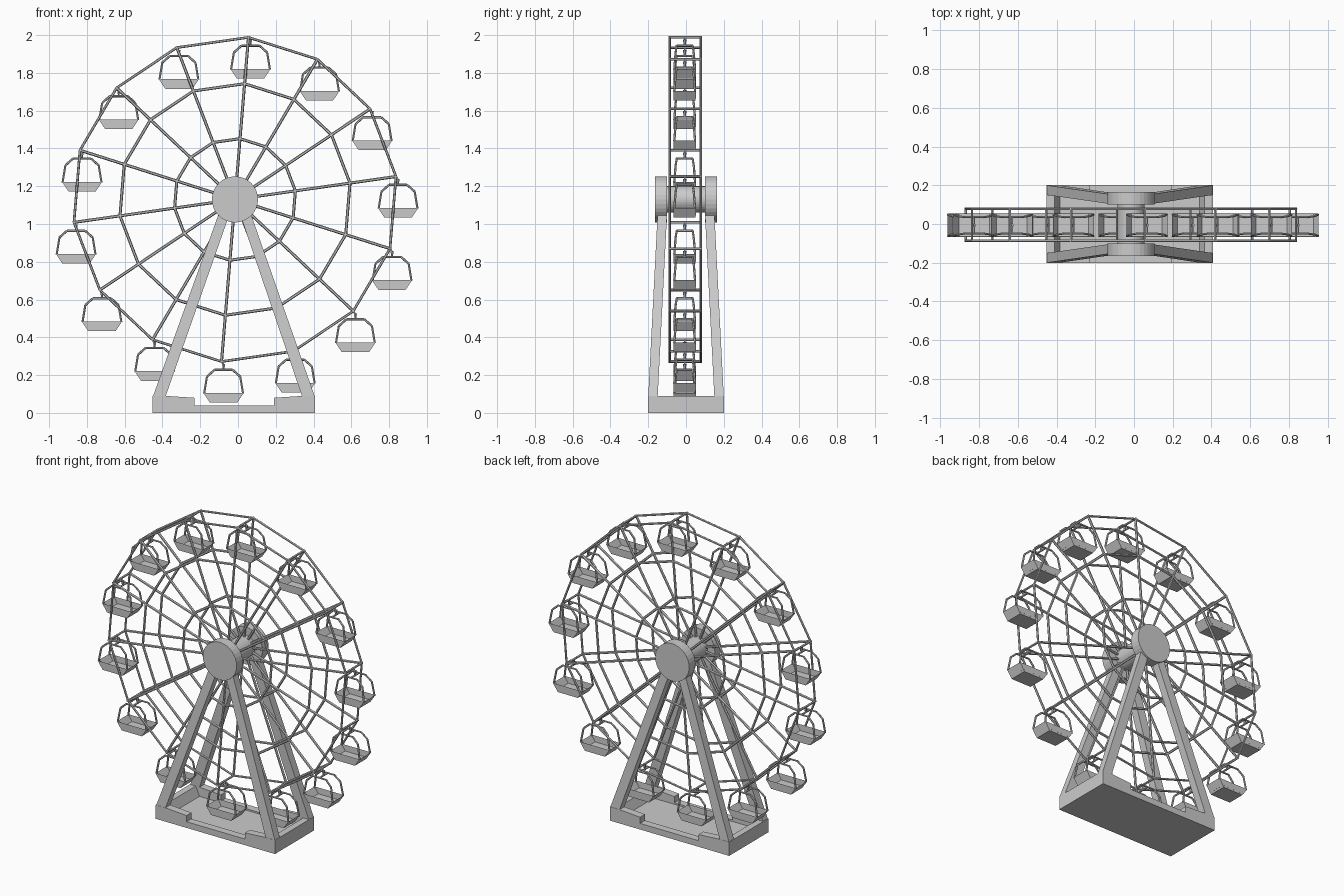
import bpy, bmesh, math
from mathutils import Vector

cube = bpy.data.objects.get("Cube")
if cube:
    bpy.data.objects.remove(cube, do_unlink=True)

grey = bpy.data.materials.new("plain_grey")
grey.use_nodes = True
grey.diffuse_color = (0.6, 0.6, 0.6, 1)
grey.node_tree.nodes["Principled BSDF"].inputs["Base Color"].default_value = (0.6, 0.6, 0.6, 1)

HUB = Vector((-0.016, -0.004, 1.13))
COUNT = 14
RIM, MIDDLE, INNER = 0.861, 0.615, 0.323
SIDE = 0.083
START = math.radians(85.25)


def finish(name, bm):
    bmesh.ops.recalc_face_normals(bm, faces=bm.faces[:])
    mesh = bpy.data.meshes.new(name)
    bm.to_mesh(mesh)
    bm.free()
    mesh.materials.append(grey)
    obj = bpy.data.objects.new(name, mesh)
    bpy.context.collection.objects.link(obj)
    return obj


def rod(bm, a, b, r, sides=6, r2=None):
    a, b = Vector(a), Vector(b)
    axis = b - a
    matrix = axis.to_track_quat('Z', 'Y').to_matrix().to_4x4()
    matrix.translation = (a + b) / 2
    bmesh.ops.create_cone(bm, cap_ends=True, segments=sides, radius1=r,
                          radius2=r if r2 is None else r2,
                          depth=axis.length, matrix=matrix)


def frustum(bm, low, high, z0, z1):
    """Solid between two rectangles (x0, x1, y0, y1); returns its top face."""
    rings = []
    for (x0, x1, y0, y1), z in ((low, z0), (high, z1)):
        rings.append([bm.verts.new((x, y, z)) for x, y in
                      ((x0, y0), (x1, y0), (x1, y1), (x0, y1))])
    a, b = rings
    bm.faces.new(a[::-1])
    for i in range(4):
        j = (i + 1) % 4
        bm.faces.new((a[i], a[j], b[j], b[i]))
    return bm.faces.new(b)


def wheel_point(i, radius, y):
    t = START - i * math.tau / COUNT
    return HUB + Vector((radius * math.cos(t), y, radius * math.sin(t)))


# Base floor and end walls with sloping inner faces
bm = bmesh.new()
frustum(bm, (-0.45, 0.405, -0.19, 0.19), (-0.45, 0.405, -0.19, 0.19), 0, 0.03)
frustum(bm, (-0.452, -0.37, -0.2, 0.2), (-0.452, -0.41, -0.2, 0.2), 0, 0.09)
frustum(bm, (0.325, 0.407, -0.2, 0.2), (0.365, 0.407, -0.2, 0.2), 0, 0.09)
finish("base", bm)

# Notched front and back walls
profile = [(-0.452, 0), (0.407, 0), (0.407, 0.09), (0.34, 0.09), (0.19, 0.08),
           (0.19, 0.04), (-0.23, 0.04), (-0.23, 0.08), (-0.385, 0.09), (-0.452, 0.09)]
for name, y in (("front_base_wall", -0.201), ("back_base_wall", 0.151)):
    bm = bmesh.new()
    face = bm.faces.new([bm.verts.new((x, y, z)) for x, z in profile])
    out = bmesh.ops.extrude_face_region(bm, geom=[face])
    bmesh.ops.translate(bm, vec=(0, 0.05, 0),
                        verts=[v for v in out["geom"] if isinstance(v, bmesh.types.BMVert)])
    finish(name, bm)

# Four leaning legs
for front, s in (("front", -1), ("back", 1)):
    for side, d in (("right", -1), ("left", 1)):
        bm = bmesh.new()
        low = [-0.022 + d * 0.362, -0.022 + d * 0.429]
        high = [-0.017 + d * 0.025, -0.017 + d * 0.083]
        frustum(bm, (*sorted(low), *sorted((s * 0.15, s * 0.2))),
                (*sorted(high), *sorted((s * 0.1, s * 0.15))), 0.085, 1.06)
        finish(f"{front}_{side}_leg", bm)

# Hub caps and axle
for name, y0, y1, r in (("front_hub_cap", -0.161, -0.096, 0.122),
                        ("back_hub_cap", 0.104, 0.169, 0.122),
                        ("axle", -0.1, 0.108, 0.07)):
    bm = bmesh.new()
    rod(bm, HUB + Vector((0, y0, 0)), HUB + Vector((0, y1, 0)), r, 32)
    finish(name, bm)

# Spokes and rings on both sides of the wheel
for name, y in (("front", -SIDE), ("back", SIDE)):
    bm = bmesh.new()
    for i in range(COUNT):
        rod(bm, wheel_point(i, 0.05, y), wheel_point(i, RIM, y), 0.008)
    finish(name + "_spokes", bm)
    bm = bmesh.new()
    for radius, thick in ((RIM, 0.007), (MIDDLE, 0.008), (INNER, 0.008)):
        for i in range(COUNT):
            rod(bm, wheel_point(i, radius, y), wheel_point(i + 1, radius, y), thick)
    finish(name + "_rings", bm)

# Bars joining the two rims
bm = bmesh.new()
for i in range(COUNT):
    rod(bm, wheel_point(i, RIM, -SIDE - 0.006), wheel_point(i, RIM, SIDE + 0.006), 0.007)
finish("rim_cross_bars", bm)

# One cabin: open tub, two arched frames and a hanger
bm = bmesh.new()
top = frustum(bm, (-0.072, 0.072, -0.058, 0.058), (-0.106, 0.106, -0.06, 0.06), -0.218, -0.167)
bmesh.ops.inset_individual(bm, faces=[top], thickness=0.008)
pit = bmesh.ops.extrude_face_region(bm, geom=[top])
pit_verts = [v for v in pit["geom"] if isinstance(v, bmesh.types.BMVert)]
bm.faces.remove(top)
bmesh.ops.scale(bm, vec=(0.75, 0.98, 1), verts=pit_verts)
bmesh.ops.translate(bm, vec=(0, 0, -0.04), verts=pit_verts)
arch = [(-0.103, 0.055, -0.17), (-0.088, 0.048, -0.08), (-0.048, 0.042, -0.044)]
arch += [(-x, y, z) for x, y, z in reversed(arch)]
for s in (-1, 1):
    points = [(x, s * y, z) for x, y, z in arch]
    for a, b in zip(points, points[1:]):
        rod(bm, a, b, 0.006)
rod(bm, (0, -0.042, -0.044), (0, 0.042, -0.044), 0.006)
rod(bm, (-0.01, 0, 0), (0, 0, -0.02), 0.005)
rod(bm, (0, 0, -0.045), (0, 0, -0.012), 0.004, 6, 0.01)
first = finish("cabin", bm)

# Cabins hang level from every cross bar
for i in range(COUNT):
    obj = first if i == 0 else first.copy()
    if i:
        bpy.context.collection.objects.link(obj)
    obj.name = f"cabin_{i + 1}"
    obj.location = wheel_point(i, RIM, 0) + Vector((0.011, -0.003, 0))
